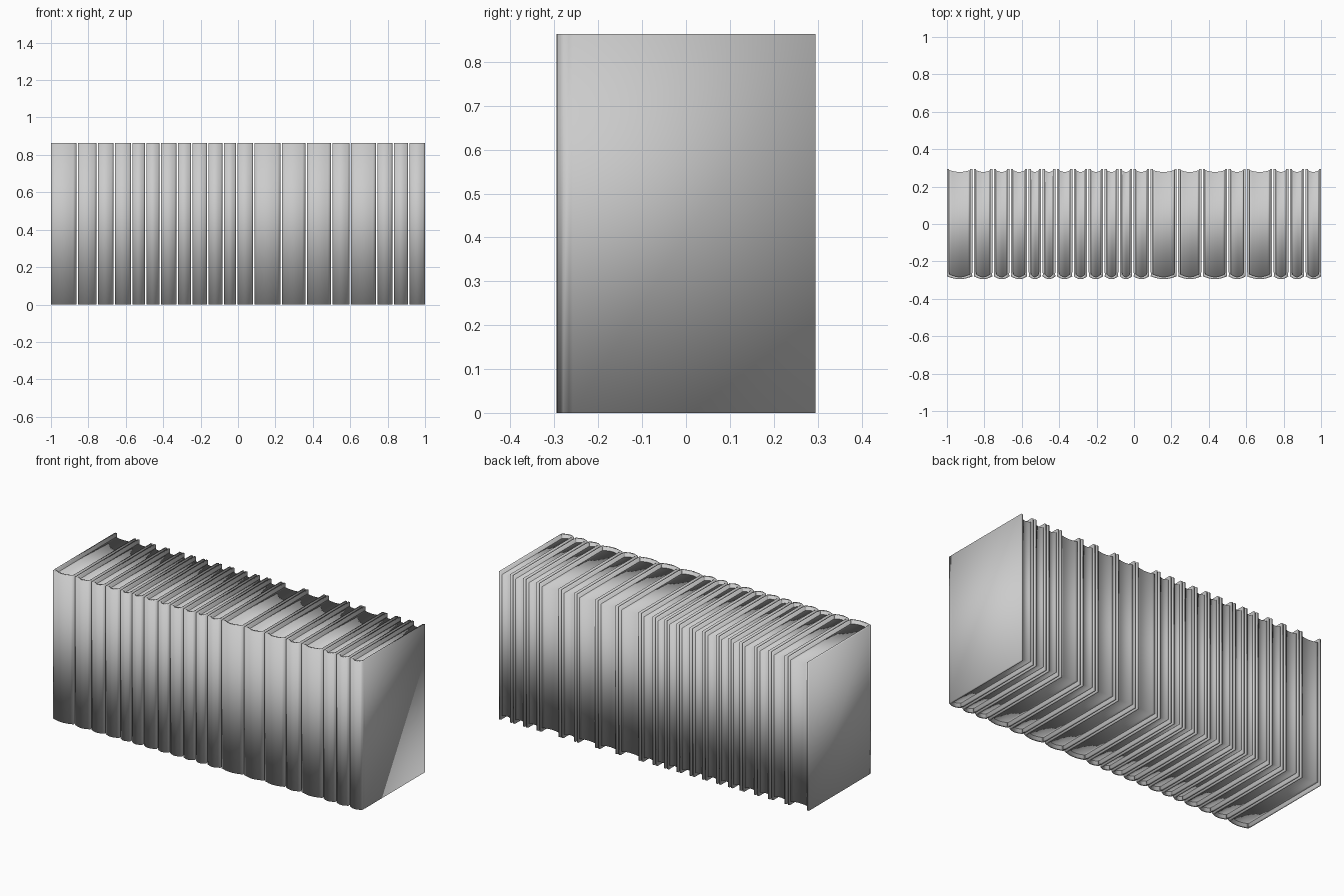
import bpy
import bmesh
import math

if "Cube" in bpy.data.objects:
    bpy.data.objects.remove(bpy.data.objects["Cube"], do_unlink=True)

HEIGHT, BACK, FRONT = 0.864, 0.295, -0.28
BULGE, BOARD, LIP, GAP = 0.015, 0.012, 0.02, 0.008

grey = bpy.data.materials.new("book_grey")
grey.use_nodes = True
grey.diffuse_color = (0.6, 0.6, 0.6, 1)
grey.node_tree.nodes["Principled BSDF"].inputs["Base Color"].default_value = (0.6, 0.6, 0.6, 1)


def arc(x0, x1, y, bulge, steps=8):
    """Shallow curve from x0 to x1, bowed towards the front."""
    return [(x0 + (x1 - x0) * i / steps, y - bulge * math.sin(math.pi * i / steps))
            for i in range(steps + 1)]


def prism(name, strips, z0, z1):
    """Solid between two matching outlines, joined by quads."""
    bm = bmesh.new()
    a, b = strips
    low = [[bm.verts.new((x, y, z0)) for x, y in s] for s in (a, b)]
    top = [[bm.verts.new((x, y, z1)) for x, y in s] for s in (a, b)]
    last = len(a) - 1
    for i in range(last):
        j = i + 1
        bm.faces.new((low[0][i], low[0][j], low[1][j], low[1][i]))
        bm.faces.new((top[0][i], top[1][i], top[1][j], top[0][j]))
        for k in (0, 1):
            bm.faces.new((low[k][i], top[k][i], top[k][j], low[k][j]))
    for i in (0, last):
        bm.faces.new((low[0][i], low[1][i], top[1][i], top[0][i]))
    bmesh.ops.recalc_face_normals(bm, faces=bm.faces)
    mesh = bpy.data.meshes.new(name)
    bm.to_mesh(mesh)
    bm.free()
    mesh.materials.append(grey)
    mesh.shade_smooth()
    obj = bpy.data.objects.new(name, mesh)
    bpy.context.collection.objects.link(obj)


def book(number, x0, x1):
    # Cover: two boards joined by a rounded spine, with a hinge groove
    def outline(inset):
        l, r, g = x0 + inset, x1 - inset, 0.002
        left = [(l, BACK), (l, FRONT + 0.022), (l + g, FRONT + 0.013)]
        right = [(r - g, FRONT + 0.013), (r, FRONT + 0.022), (r, BACK)]
        return left + arc(l, r, FRONT + inset, BULGE) + right
    prism(f"book_{number}_cover", (outline(0), outline(BOARD)), 0, HEIGHT)

    # Pages: set in from the boards, with a hollow fore edge
    l, r = x0 + BOARD - 0.001, x1 - BOARD + 0.001
    prism(f"book_{number}_pages",
          (arc(l, r, FRONT + BOARD, BULGE), arc(l, r, BACK - 0.007, 0.01)),
          LIP, HEIGHT - LIP)


# Row of books, left to right along x
edges = [-1, -0.86, -0.753, -0.662, -0.567, -0.493, -0.416, -0.326, -0.246, -0.161,
         -0.08, -0.006, 0.085, 0.232, 0.364, 0.502, 0.601, 0.743, 0.829, 0.914, 1]
for n, (a, b) in enumerate(zip(edges, edges[1:]), 1):
    book(n, a + (GAP / 2 if n > 1 else 0), b - (GAP / 2 if b < 1 else 0))
